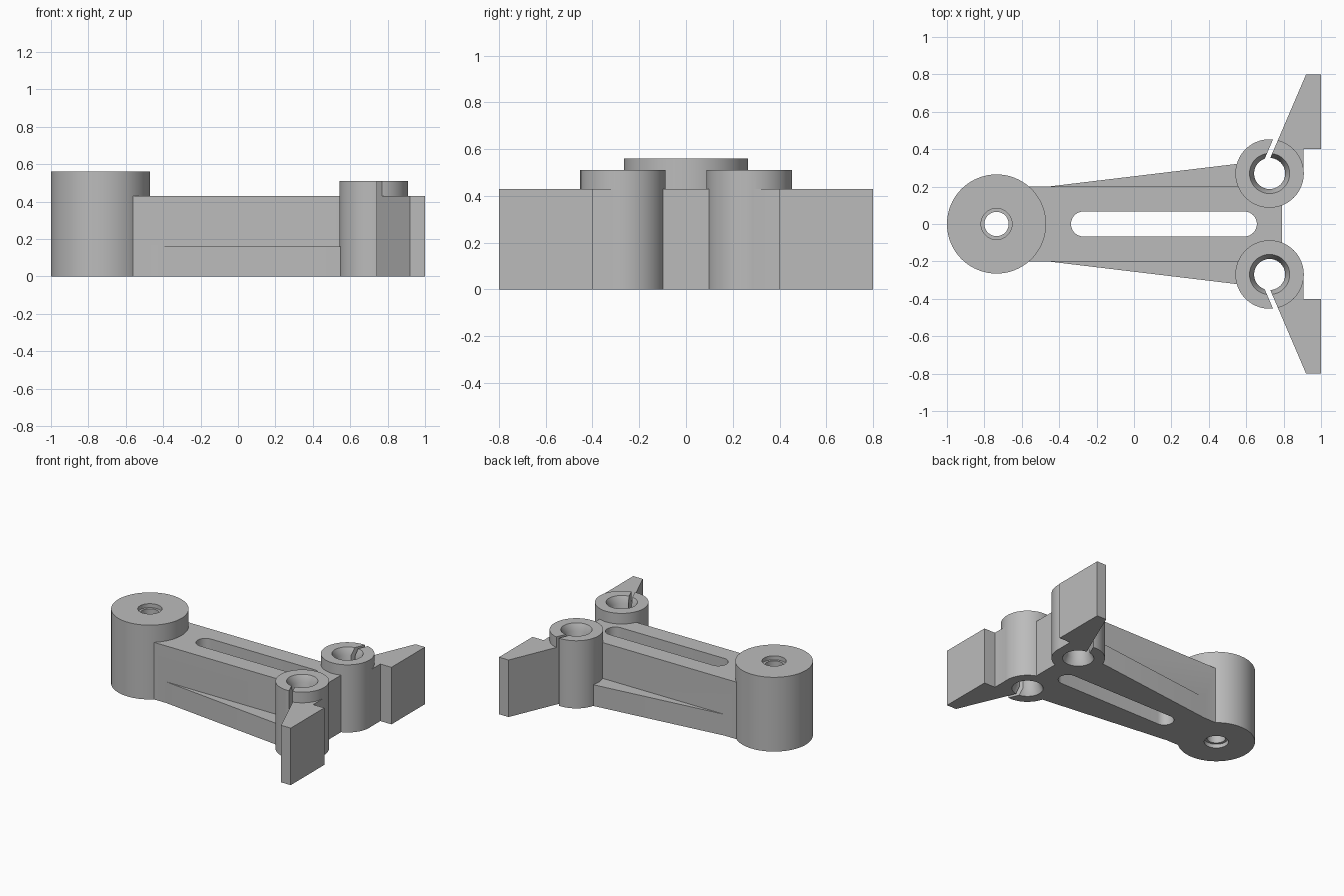
import bpy, bmesh, math

if "Cube" in bpy.data.objects:
    bpy.data.objects.remove(bpy.data.objects["Cube"])

metal = bpy.data.materials.new("plain grey")
metal.diffuse_color = (0.5, 0.5, 0.5, 1)
metal.use_nodes = True
metal.node_tree.nodes["Principled BSDF"].inputs["Base Color"].default_value = metal.diffuse_color


def finish(name, bm):
    bmesh.ops.recalc_face_normals(bm, faces=bm.faces)
    mesh = bpy.data.meshes.new(name)
    bm.to_mesh(mesh)
    bm.free()
    mesh.materials.append(metal)
    ob = bpy.data.objects.new(name, mesh)
    bpy.context.collection.objects.link(ob)
    return ob


def prism(name, pts, z0, z1):
    """Flat outline extruded upward."""
    bm = bmesh.new()
    face = bm.faces.new([bm.verts.new((x, y, z0)) for x, y in pts])
    new = bmesh.ops.extrude_face_region(bm, geom=[face])["geom"]
    bmesh.ops.translate(bm, vec=(0, 0, z1 - z0),
                        verts=[v for v in new if isinstance(v, bmesh.types.BMVert)])
    return finish(name, bm)


def lathe(name, cx, cy, profile, n=64):
    """Round solid from (radius, height) pairs, capped at both ends."""
    bm = bmesh.new()
    rings = [[bm.verts.new((cx + r * math.cos(2 * math.pi * i / n),
                            cy + r * math.sin(2 * math.pi * i / n), z))
              for i in range(n)] for r, z in profile]
    for a, b in zip(rings, rings[1:]):
        for i in range(n):
            j = (i + 1) % n
            bm.faces.new((a[i], a[j], b[j], b[i]))
    bm.faces.new(rings[0])
    bm.faces.new(rings[-1])
    return finish(name, bm)


def boolean(target, tool, operation):
    mod = target.modifiers.new("bool", 'BOOLEAN')
    mod.operation, mod.solver, mod.object = operation, 'EXACT', tool
    bpy.context.view_layer.objects.active = target
    bpy.ops.object.modifier_apply(modifier=mod.name)
    bpy.data.objects.remove(tool, do_unlink=True)


# Main arm
body = prism("bracket_body", [(-0.735, -0.2), (0.79, -0.2), (0.79, 0.2), (-0.735, 0.2)], 0, 0.43)
solids, cutters = [], []

# Large pivot boss with a bore recessed at both ends
solids.append(lathe("pivot_boss", -0.735, 0, [(0.265, 0), (0.265, 0.56)], 96))
cutters.append(lathe("pivot_bore", -0.735, 0,
                     [(0.083, -0.05), (0.083, 0.03), (0.065, 0.03),
                      (0.065, 0.53), (0.083, 0.53), (0.083, 0.61)]))

# Rounded slot along the arm
slot = []
for cx, start in ((0.59, -90), (-0.27, 90)):
    for i in range(17):
        a = math.radians(start + 180 * i / 16)
        slot.append((cx + 0.067 * math.cos(a), 0.067 * math.sin(a)))
cutters.append(prism("arm_slot", slot, -0.1, 0.6))

for s in (1, -1):
    def side(pts):
        return [(x, s * y) for x, y in pts]
    # Low tapered flange
    solids.append(prism("side_flange", side([(-0.46, 0.2), (-0.40, 0.18), (0.7, 0.18),
                                             (0.7, 0.3), (0.54, 0.32)]), 0, 0.16))
    # Split clamp ring with chamfered bore
    solids.append(lathe("clamp_ring", 0.725, s * 0.27, [(0.183, 0), (0.183, 0.51)]))
    cutters.append(lathe("clamp_bore", 0.725, s * 0.27,
                         [(0.117, -0.02), (0.083, 0.05), (0.083, 0.46), (0.117, 0.53)]))
    # Lever fin, trimmed by the slanted slit
    solids.append(prism("lever_fin", side([(0.72, 0.355), (0.91, 0.8), (1, 0.8), (1, 0.4),
                                           (0.907, 0.4), (0.907, 0.27), (0.8, 0.27)]), 0, 0.43))
    cutters.append(prism("clamp_slit", side([(0.692, 0.333), (0.72, 0.333),
                                             (0.95, 0.87), (0.922, 0.87)]), -0.1, 0.7))

for ob in solids:
    boolean(body, ob, 'UNION')
for ob in cutters:
    boolean(body, ob, 'DIFFERENCE')

bpy.ops.object.select_all(action='DESELECT')
body.select_set(True)
bpy.context.view_layer.objects.active = body
bpy.ops.object.shade_smooth_by_angle(angle=math.radians(30))
